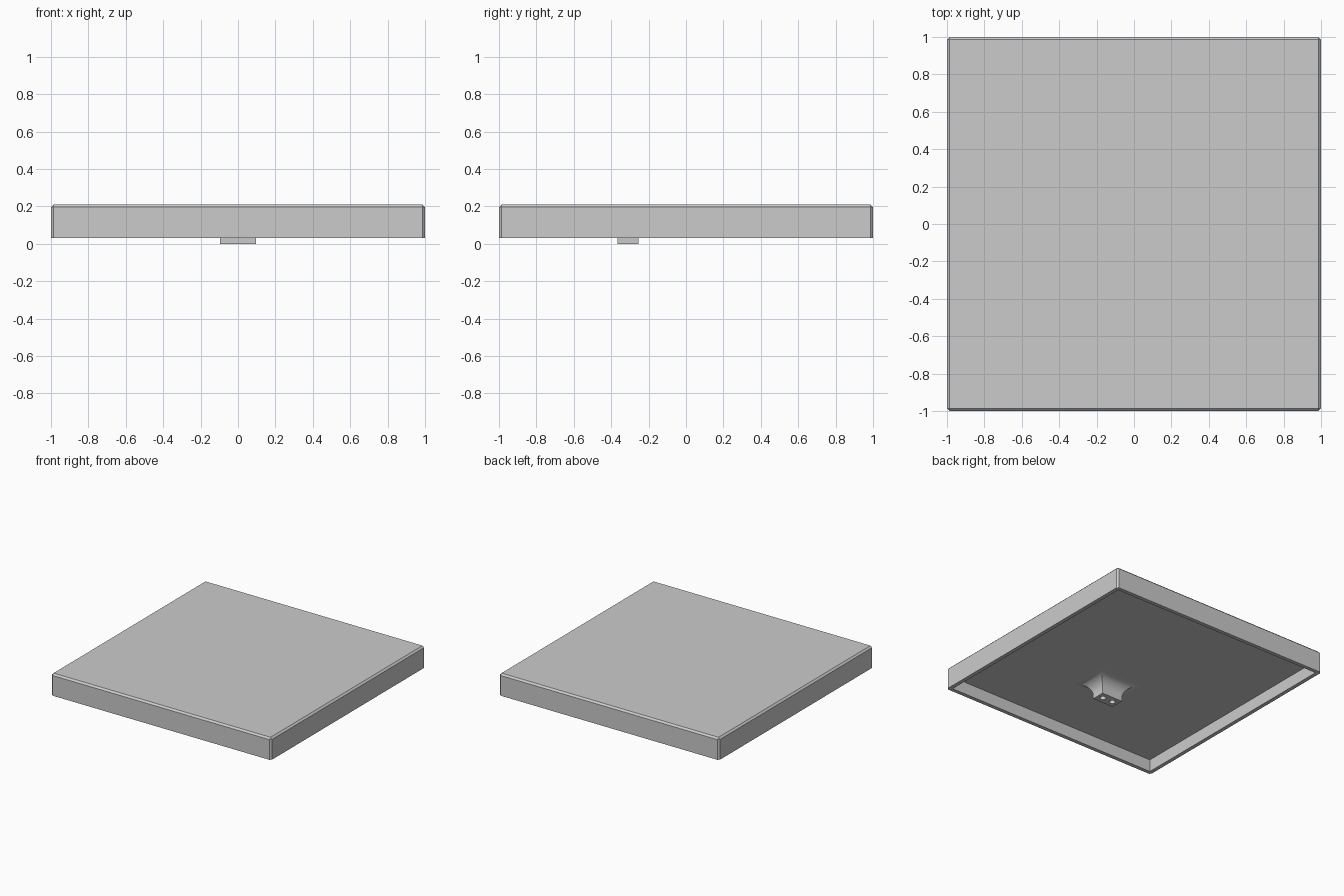
import bpy, bmesh, math
from mathutils import Matrix, Vector

default = bpy.data.objects.get("Cube")
if default:
    bpy.data.objects.remove(default, do_unlink=True)

# Overall sizes
RIM_Z, TOP_Z = 0.03, 0.21
CEILING_Z = 0.13
WALL, CHAMFER = 0.045, 0.014
POST_HALF_X, POST_HALF_Y, POST_Y = 0.095, 0.055, -0.31
FILLET, STEPS = 0.1, 10
HOLE_R, HOLE_X, HOLE_DEPTH = 0.023, 0.046, 0.1

grey = bpy.data.materials.new("plain grey")
grey.use_nodes = True
grey.diffuse_color = (0.6, 0.6, 0.6, 1)
grey.node_tree.nodes["Principled BSDF"].inputs["Base Color"].default_value = (0.6, 0.6, 0.6, 1)


def make_object(name, bm):
    bmesh.ops.recalc_face_normals(bm, faces=bm.faces[:])
    mesh = bpy.data.meshes.new(name)
    bm.to_mesh(mesh)
    bm.free()
    mesh.materials.append(grey)
    obj = bpy.data.objects.new(name, mesh)
    bpy.context.collection.objects.link(obj)
    return obj


def activate(obj):
    bpy.ops.object.select_all(action='DESELECT')
    obj.select_set(True)
    bpy.context.view_layer.objects.active = obj


# Square tray shell: box hollowed from below, outer top and corner edges chamfered
bm = bmesh.new()
height = TOP_Z - RIM_Z
bmesh.ops.create_cube(bm, size=1, matrix=Matrix.Translation((0, 0, RIM_Z + height / 2))
                      @ Matrix.Diagonal((2, 2, height, 1)))
outer = [e for e in bm.edges if max(v.co.z for v in e.verts) > RIM_Z + 0.01]
bottom = min(bm.faces, key=lambda f: f.calc_center_median().z)
bmesh.ops.inset_region(bm, faces=[bottom], thickness=WALL)
raised = bmesh.ops.extrude_face_region(bm, geom=[bottom])["geom"]
bmesh.ops.translate(bm, verts=[g for g in raised if isinstance(g, bmesh.types.BMVert)],
                    vec=(0, 0, CEILING_Z - RIM_Z))
if bottom.is_valid:
    bmesh.ops.delete(bm, geom=[bottom], context='FACES_ONLY')
bmesh.ops.bevel(bm, geom=outer, offset=CHAMFER, segments=1, affect='EDGES')
make_object("tray_shell", bm)

# Mounting post: rectangular rings flaring out into the underside
rings = [(0, 0)]
for i in range(STEPS + 1):
    a = math.pi / 2 * i / STEPS
    rings.append((FILLET * (1 - math.cos(a)), CEILING_Z - FILLET + FILLET * math.sin(a)))
rings.append((FILLET, CEILING_Z + WALL))
bm = bmesh.new()
loops = []
for grow, z in rings:
    loops.append([bm.verts.new((sx * (POST_HALF_X + grow), POST_Y + sy * (POST_HALF_Y + grow), z))
                  for sx, sy in ((-1, -1), (1, -1), (1, 1), (-1, 1))])
for low, high in zip(loops, loops[1:]):
    for k in range(4):
        n = (k + 1) % 4
        bm.faces.new((low[k], low[n], high[n], high[k]))
bm.faces.new(loops[0])
bm.faces.new(loops[-1])
post = make_object("mounting_post", bm)

# Two screw holes in the end of the post
bm = bmesh.new()
for side in (-1, 1):
    bmesh.ops.create_cone(bm, cap_ends=True, segments=24, radius1=HOLE_R, radius2=HOLE_R,
                          depth=2 * HOLE_DEPTH,
                          matrix=Matrix.Translation(Vector((side * HOLE_X, POST_Y, 0))))
cutter = make_object("hole_cutter", bm)
cutter.hide_render = True
cut = post.modifiers.new("screw_holes", 'BOOLEAN')
cut.operation = 'DIFFERENCE'
cut.solver = 'EXACT'
cut.object = cutter
activate(post)
bpy.ops.object.modifier_apply(modifier=cut.name)
bpy.data.objects.remove(cutter, do_unlink=True)
activate(post)
bpy.ops.object.shade_smooth_by_angle(angle=math.radians(30))
